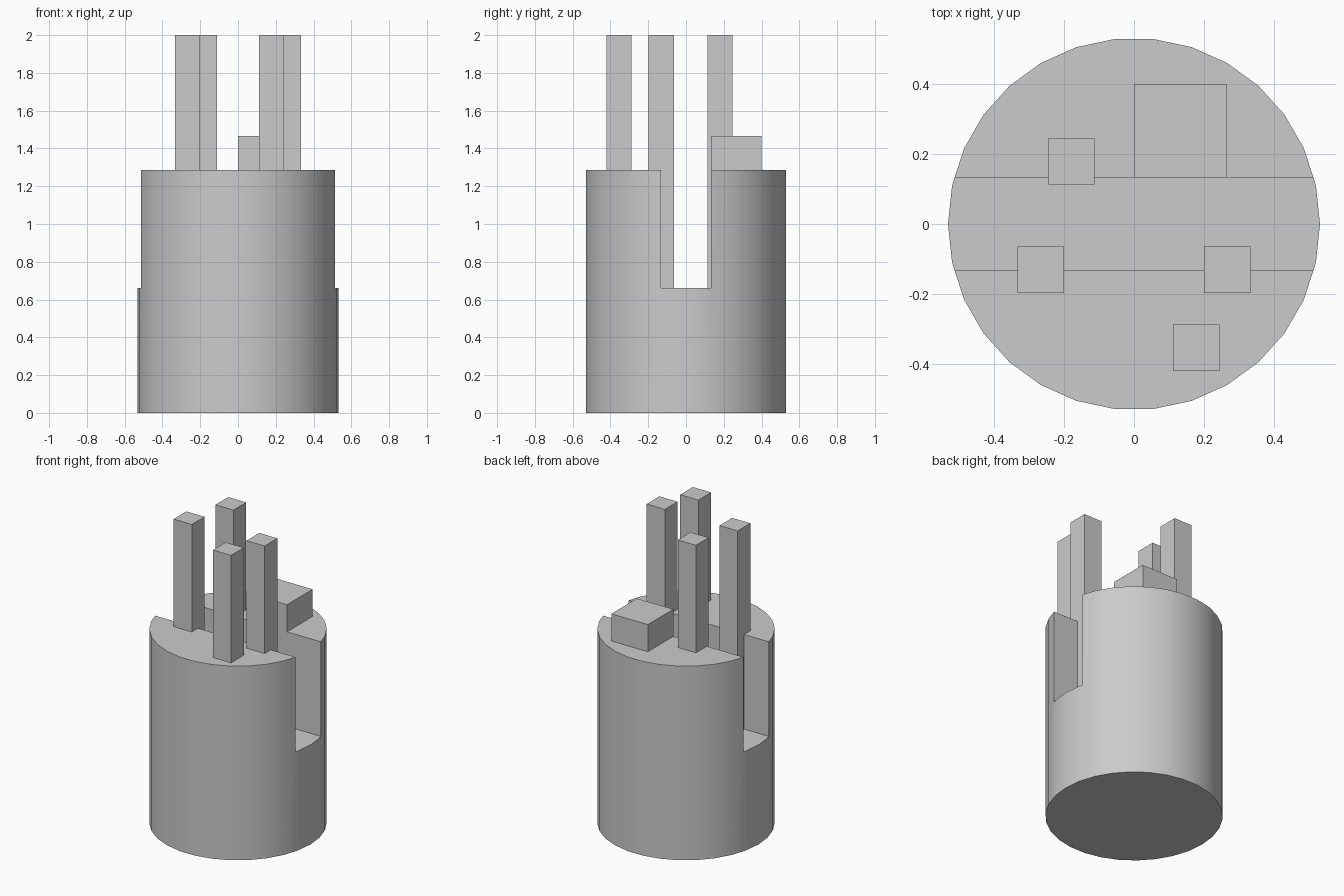
import bpy
import math

if "Cube" in bpy.data.objects:
    bpy.data.objects.remove(bpy.data.objects["Cube"], do_unlink=True)

RADIUS, SIDES = 0.533, 30
BODY_TOP, SLOT_FLOOR, PIN_TOP = 1.287, 0.66, 2.0
SLOT_HALF = 0.133

grey = bpy.data.materials.new("plain grey")
grey.use_nodes = True
colour = (0.6, 0.6, 0.6, 1)
grey.diffuse_color = colour
grey.node_tree.nodes["Principled BSDF"].inputs["Base Color"].default_value = colour


def box(name, low, high):
    """Axis-aligned box between two corners."""
    centre = [(a + b) / 2 for a, b in zip(low, high)]
    bpy.ops.mesh.primitive_cube_add(size=1, location=centre)
    obj = bpy.context.object
    obj.name = name
    obj.scale = [b - a for a, b in zip(low, high)]
    bpy.ops.object.transform_apply(location=False, rotation=False, scale=True)
    obj.data.materials.append(grey)
    return obj


# Slot cutter, open at the top and both sides
cutter = box("slot_cutter", (-1, -SLOT_HALF, SLOT_FLOOR), (1, SLOT_HALF, BODY_TOP + 0.5))
cutter.hide_render = True

# Round body with a vertex on the x axis
bpy.ops.mesh.primitive_cylinder_add(vertices=SIDES, radius=RADIUS, depth=BODY_TOP,
                                    location=(0, 0, BODY_TOP / 2),
                                    rotation=(0, 0, math.pi / 2))
body = bpy.context.object
body.name = "slotted_body"
body.data.materials.append(grey)
cut = body.modifiers.new("slot", 'BOOLEAN')
cut.operation = 'DIFFERENCE'
cut.solver = 'EXACT'
cut.object = cutter
bpy.ops.object.modifier_apply(modifier=cut.name)
bpy.data.objects.remove(cutter, do_unlink=True)
bpy.ops.object.shade_smooth_by_angle(angle=math.radians(30))

# Square pins, set down to the slot floor
half = 0.0665
pins = {"back_right_pin": (-0.179, 0.18), "middle_right_pin": (-0.267, -0.131),
        "middle_left_pin": (0.267, -0.131), "front_left_pin": (0.178, -0.355)}
for name, (x, y) in pins.items():
    box(name, (x - half, y - half, SLOT_FLOOR), (x + half, y + half, PIN_TOP))

# Low block behind the slot
box("raised_block", (0, SLOT_HALF, BODY_TOP), (0.267, 0.4, 1.467))
